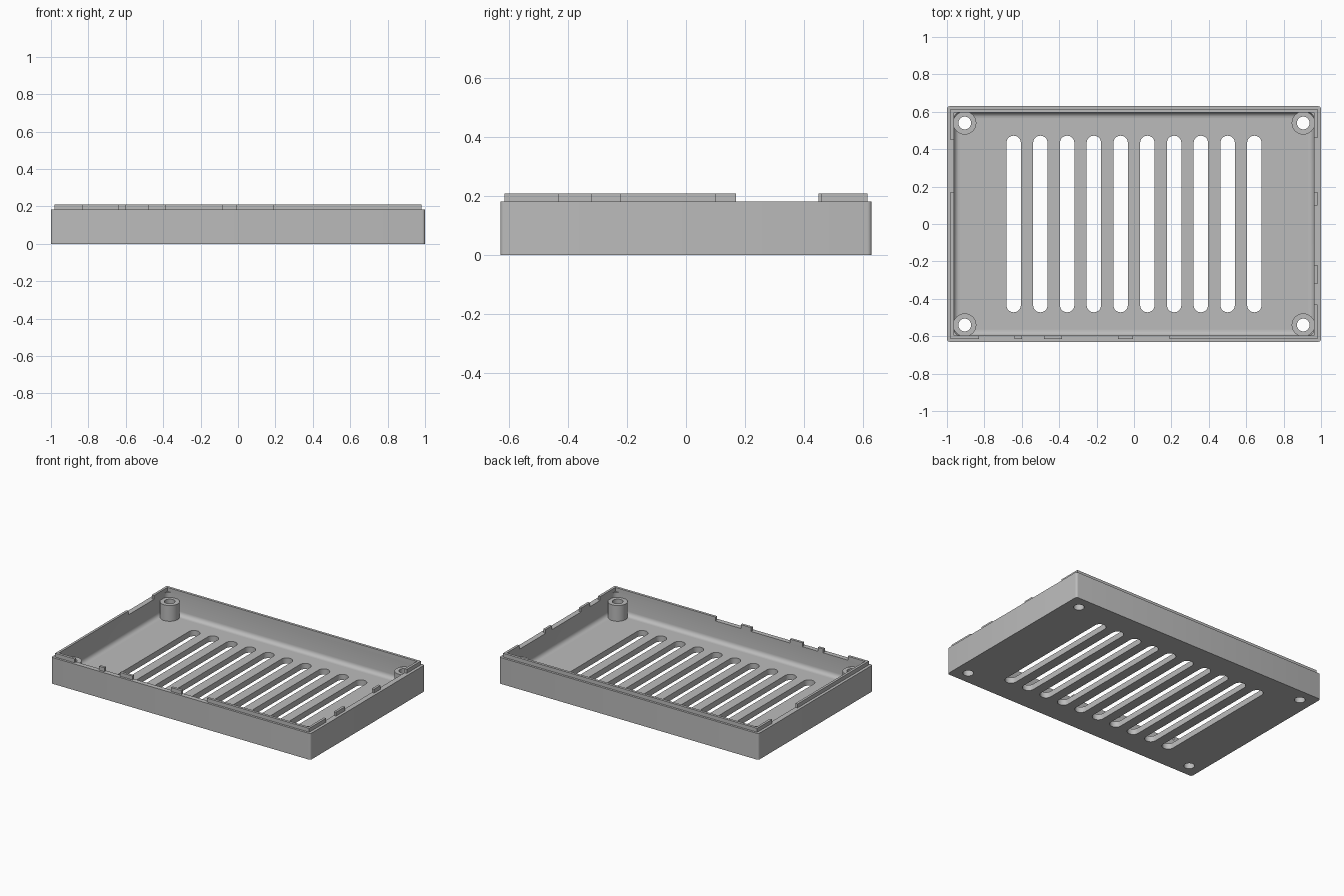
import bpy, bmesh, math

if "Cube" in bpy.data.objects:
    bpy.data.objects.remove(bpy.data.objects["Cube"])

grey = bpy.data.materials.new("plain grey")
grey.diffuse_color = (0.5, 0.5, 0.5, 1)
grey.use_nodes = True
grey.node_tree.nodes["Principled BSDF"].inputs["Base Color"].default_value = grey.diffuse_color

WALL_TOP, LIP_TOP, FLOOR = 0.183, 0.21, 0.04
HX, HY = 1.0, 0.63            # outer half sizes
IX, IY = 0.963, 0.597         # inner half sizes
LX, LY = 0.98, 0.615          # lip outer half sizes
BOSSES = [(sx * 0.905, sy * 0.54) for sx in (-1, 1) for sy in (-1, 1)]


def finish(bm, name):
    bmesh.ops.recalc_face_normals(bm, faces=bm.faces)
    mesh = bpy.data.meshes.new(name)
    bm.to_mesh(mesh)
    bm.free()
    mesh.materials.append(grey)
    ob = bpy.data.objects.new(name, mesh)
    bpy.context.collection.objects.link(ob)
    return ob


def rounded(hx, hy, r, z, n=5):
    """Rounded rectangle outline."""
    pts = []
    for k, (sx, sy) in enumerate(((1, 1), (-1, 1), (-1, -1), (1, -1))):
        for i in range(n):
            a = math.pi / 2 * (k + i / (n - 1))
            pts.append((sx * (hx - r) + r * math.cos(a),
                        sy * (hy - r) + r * math.sin(a), z))
    return pts


def loft(bm, rings, cap=True, closed=False):
    """Bridge outlines in order, capping the ends or closing the loop."""
    loops = [[bm.verts.new(p) for p in ring] for ring in rings]
    pairs = list(zip(loops, loops[1:]))
    if closed:
        pairs.append((loops[-1], loops[0]))
    for a, b in pairs:
        for i in range(len(a)):
            j = (i + 1) % len(a)
            bm.faces.new((a[i], a[j], b[j], b[i]))
    if cap and not closed:
        bm.faces.new(loops[0])
        bm.faces.new(loops[-1])


def circle(x, y, r, z, n=32):
    return [(x + r * math.cos(2 * math.pi * i / n),
             y + r * math.sin(2 * math.pi * i / n), z) for i in range(n)]


def smooth(ob):
    bpy.ops.object.select_all(action='DESELECT')
    ob.select_set(True)
    bpy.context.view_layer.objects.active = ob
    bpy.ops.object.shade_smooth_by_angle(angle=math.radians(35))


# Tray: outer wall, rim, inner wall, rounded floor edge
bm = bmesh.new()
rings = [rounded(HX, HY, 0.015, 0), rounded(HX, HY, 0.015, WALL_TOP),
         rounded(IX, IY, 0.035, WALL_TOP)]
R = 0.03
for i in range(6):
    a = math.pi / 2 * i / 5
    d = R * (1 - math.cos(a))
    rings.append(rounded(IX - d, IY - d, 0.035 - d, FLOOR + R * (1 - math.sin(a))))
loft(bm, rings)
tray = finish(bm, "tray")

# Cutter: ten vent slots and four screw holes
bm = bmesh.new()
for i in range(10):
    x = (i - 4.5) * 0.143
    w, h = 0.0385, 0.472
    loft(bm, [[(x + px, py, z) for px, py, _ in rounded(w, h, w - 0.0005, 0, 9)]
              for z in (-0.1, 0.12)])
for x, y in BOSSES:
    loft(bm, [circle(x, y, 0.034, z) for z in (-0.1, 0.12)])
cutter = finish(bm, "vent_cutter")
cutter.hide_render = True
mod = tray.modifiers.new("vents", 'BOOLEAN')
mod.operation, mod.solver, mod.object = 'DIFFERENCE', 'EXACT', cutter
bpy.context.view_layer.objects.active = tray
bpy.ops.object.modifier_apply(modifier="vents")
bpy.data.objects.remove(cutter)
smooth(tray)

# Screw bosses
bm = bmesh.new()
for x, y in BOSSES:
    loft(bm, [circle(x, y, r, z) for r, z in
              ((0.062, FLOOR), (0.062, 0.15), (0.034, 0.15), (0.034, FLOOR))], cap=False)
smooth(finish(bm, "screw_bosses"))


# Interrupted locating lip on the rim
def lip(name, spans, along_x, side):
    bm = bmesh.new()
    lo, hi = (IY, LY) if along_x else (IX, LX)
    for a, b in spans:
        box = [(a, side * lo), (b, side * lo), (b, side * hi), (a, side * hi)]
        if not along_x:
            box = [(q, p) for p, q in box]
        loft(bm, [[(x, y, z) for x, y in box] for z in (WALL_TOP, LIP_TOP)])
    finish(bm, name)


lip("front_lip", [(-LX, -0.83), (-0.64, -0.6), (-0.48, -0.385),
                  (-0.085, -0.005), (0.19, LX)], True, -1)
lip("back_lip", [(-LX, LX)], True, 1)
lip("left_lip", [(-IY, 0.17), (0.45, IY)], False, -1)
lip("right_lip", [(-IY, -0.43), (-0.32, -0.22), (0.1, 0.17), (0.46, IY)], False, 1)
